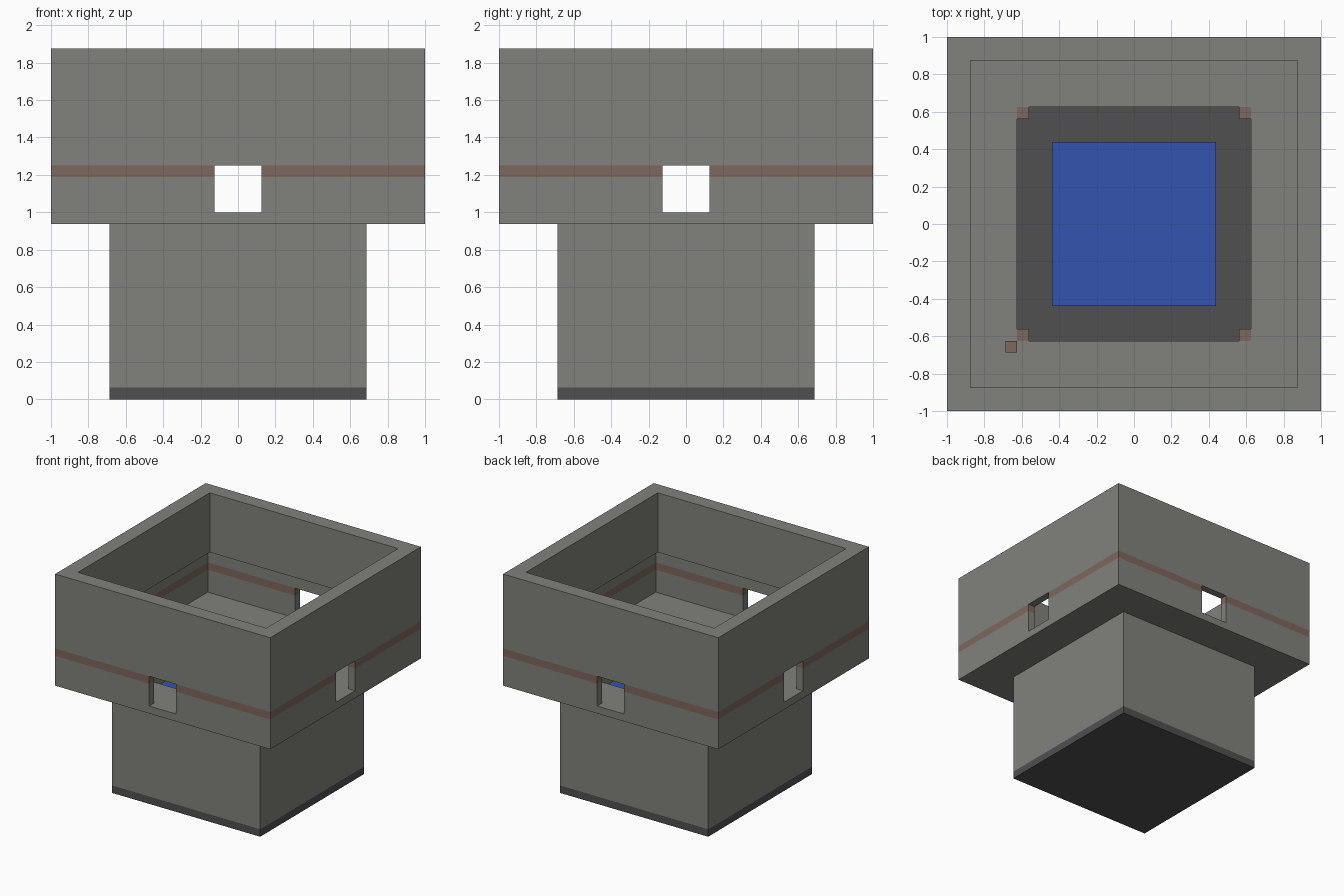
import bpy
import bmesh

cube = bpy.data.objects.get("Cube")
if cube:
    bpy.data.objects.remove(cube)

U = 1 / 16  # one block of the model's grid
TURNS = [(1, 0), (0, 1), (-1, 0), (0, -1)]  # quarter turns (cos, sin)


def material(name, rgb):
    m = bpy.data.materials.new(name)
    m.use_nodes = True
    m.diffuse_color = (*rgb, 1)
    m.node_tree.nodes["Principled BSDF"].inputs["Base Color"].default_value = (*rgb, 1)
    return m


STONE = material("grey stone", (0.22, 0.22, 0.20))
DARK = material("dark stone", (0.08, 0.08, 0.08))
BROWN = material("brown trim", (0.21, 0.135, 0.11))
BLUE = material("water blue", (0.033, 0.09, 0.43))


def finish(name, bm, mat):
    bmesh.ops.recalc_face_normals(bm, faces=bm.faces)
    mesh = bpy.data.meshes.new(name)
    bm.to_mesh(mesh)
    bm.free()
    mesh.materials.append(mat)
    obj = bpy.data.objects.new(name, mesh)
    bpy.context.collection.objects.link(obj)


def square_lathe(name, profile, mat):
    """Sweep a closed (half width, height) profile around a square."""
    bm = bmesh.new()
    rows = [[bm.verts.new(((c - s) * r * U, (c + s) * r * U, z * U)) for r, z in profile]
            for c, s in TURNS]
    n = len(profile)
    for i in range(4):
        a, b = rows[i], rows[(i + 1) % 4]
        for j in range(n):
            k = (j + 1) % n
            bm.faces.new((a[j], b[j], b[k], a[k]))
    finish(name, bm, mat)


def prisms(name, outline, z0, z1, mat, turns=TURNS):
    """Extrude an outline upward, repeated at each quarter turn."""
    bm = bmesh.new()
    for c, s in turns:
        low, high = [[bm.verts.new(((x * c - y * s) * U, (x * s + y * c) * U, z * U))
                      for x, y in outline] for z in (z0, z1)]
        bm.faces.new(low)
        bm.faces.new(high)
        n = len(outline)
        for j in range(n):
            k = (j + 1) % n
            bm.faces.new((low[j], low[k], high[k], high[j]))
    finish(name, bm, mat)


def rect(x0, y0, x1, y1):
    return [(x0, y0), (x1, y0), (x1, y1), (x0, y1)]


# Hollow shaft with the wide floor of the upper storey
square_lathe("shaft_and_floor",
             [(10, 1), (11, 1), (11, 15), (16, 15), (16, 16), (10, 16)], STONE)

# Upper walls, thicker toward the rim
square_lathe("upper_wall",
             [(15, 20), (16, 20), (16, 30), (14, 30), (14, 22), (15, 22)], STONE)

# Corner walls that leave a window in the middle of each side
corner = [(2, 16), (2, 15), (15, 15), (15, 2), (16, 2), (16, 16)]
prisms("window_walls", corner, 16, 19, STONE)
prisms("trim_band", corner, 19, 20, BROWN)

# Base slab, water column and corner posts inside the shaft
prisms("base_slab", rect(-11, -11, 11, 11), 0, 1, DARK, TURNS[:1])
prisms("water", rect(-7, -7, 7, 7), 1, 14, BLUE, TURNS[:1])
prisms("corner_posts", rect(9, 9, 10, 10), 1, 16, BROWN)

# Single small block on the floor
prisms("floor_block", rect(-11, -11, -10, -10), 16, 17, BROWN, TURNS[:1])
